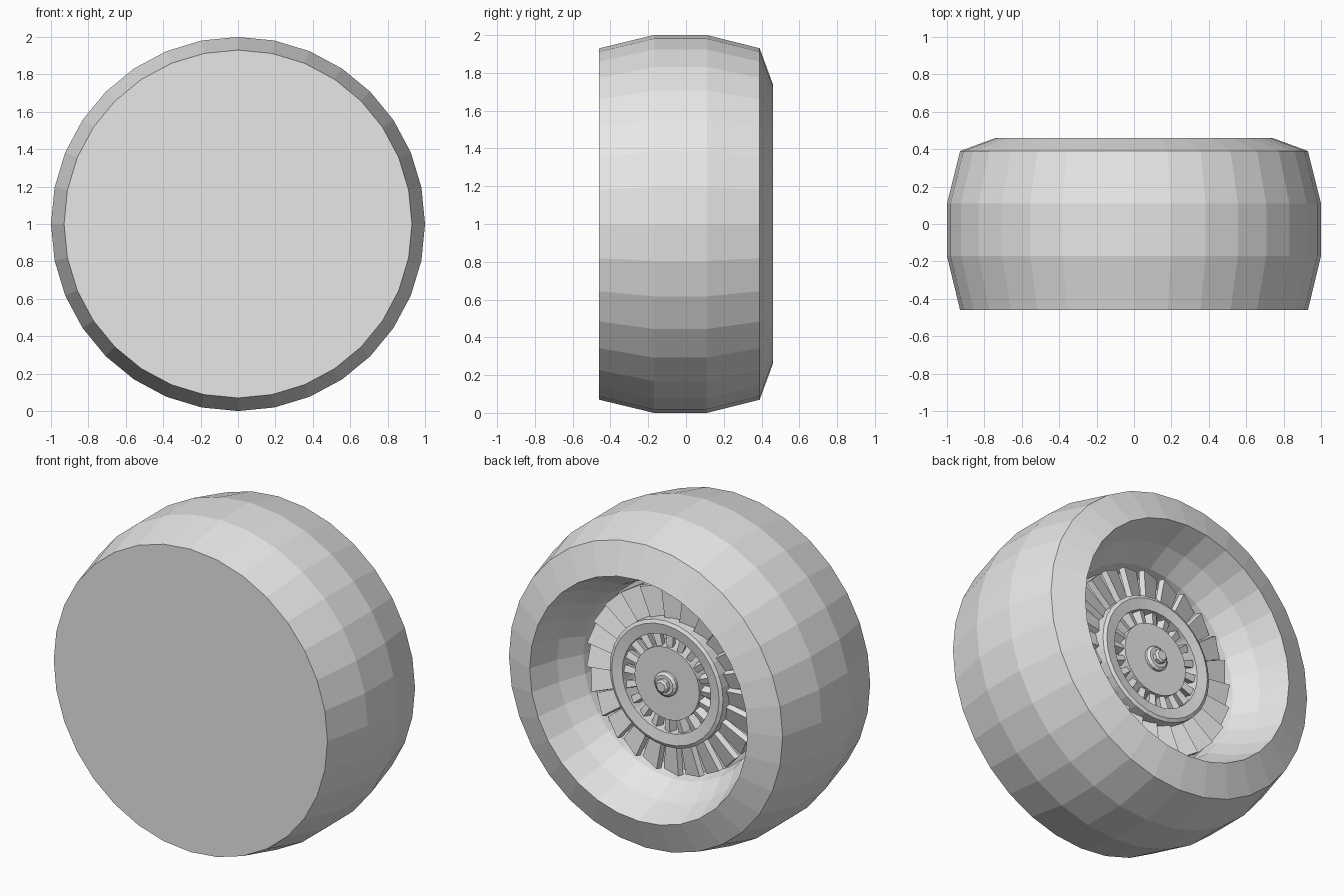
import bpy, bmesh, math
from mathutils import Matrix, Vector

cube = bpy.data.objects.get("Cube")
if cube:
    bpy.data.objects.remove(cube)

grey = bpy.data.materials.new("light_grey")
grey.use_nodes = True
colour = (0.8, 0.8, 0.8, 1)
grey.diffuse_color = colour
grey.node_tree.nodes["Principled BSDF"].inputs["Base Color"].default_value = colour

AXIS_HEIGHT = 1.0


def finish(name, bm):
    bmesh.ops.recalc_face_normals(bm, faces=bm.faces)
    mesh = bpy.data.meshes.new(name)
    bm.to_mesh(mesh)
    bm.free()
    mesh.materials.append(grey)
    obj = bpy.data.objects.new(name, mesh)
    obj.location.z = AXIS_HEIGHT
    bpy.context.collection.objects.link(obj)
    return obj


def lathe(name, profile, sides=32, ring=False):
    """Turn (radius, y) points about the y axis; cap the ends or close into a ring."""
    bm = bmesh.new()
    rows = []
    for r, y in profile:
        angles = [math.tau * i / sides for i in range(sides)]
        rows.append([bm.verts.new((r * math.sin(a), y, r * math.cos(a))) for a in angles])
    pairs = list(zip(rows, rows[1:]))
    if ring:
        pairs.append((rows[-1], rows[0]))
    else:
        bm.faces.new(rows[0])
        bm.faces.new(rows[-1])
    for low, high in pairs:
        for i in range(sides):
            j = (i + 1) % sides
            bm.faces.new((low[i], low[j], high[j], high[i]))
    return finish(name, bm)


def blade_ring(name, count, inner, outer, widths, thick, y, pitch):
    """Tapered, pitched blades repeated around the y axis."""
    bm = bmesh.new()
    for i in range(count):
        verts = bmesh.ops.create_cube(bm, size=1)["verts"]
        turn = Matrix.Rotation(math.tau * i / count, 3, "Y")
        tilt = Matrix.Rotation(pitch, 3, "Z")
        for v in verts:
            tip = v.co.z > 0
            flat = tilt @ Vector((v.co.x * widths[tip], v.co.y * thick, 0))
            v.co = turn @ Vector((flat.x, flat.y + y, outer if tip else inner))
    return finish(name, bm)


# Outer casing with rear lip, tapering duct and floor
lathe("casing", [(0.93, -0.46), (1, -0.17), (1, 0.11), (0.93, 0.39),
                 (0.74, 0.46), (0.68, 0.28), (0.6, 0.14), (0.58, 0.04)])

# Outer fan, collar and inner fan
blade_ring("outer_fan_blades", 24, 0.34, 0.565, (0.085, 0.135), 0.035, 0.12, math.radians(18))
lathe("collar", [(0.385, 0.07), (0.385, 0.19), (0.365, 0.2), (0.3, 0.19), (0.3, 0.07)], ring=True)
blade_ring("inner_fan_blades", 20, 0.19, 0.31, (0.03, 0.045), 0.05, 0.145, math.radians(18))

# Central hub, nut and shaft
lathe("hub", [(0.22, 0.04), (0.22, 0.185)])
lathe("nut", [(0.075, 0.18), (0.075, 0.2), (0.06, 0.212)], sides=16)
lathe("shaft_tip", [(0.042, 0.2), (0.042, 0.235), (0.03, 0.245)], sides=8)
